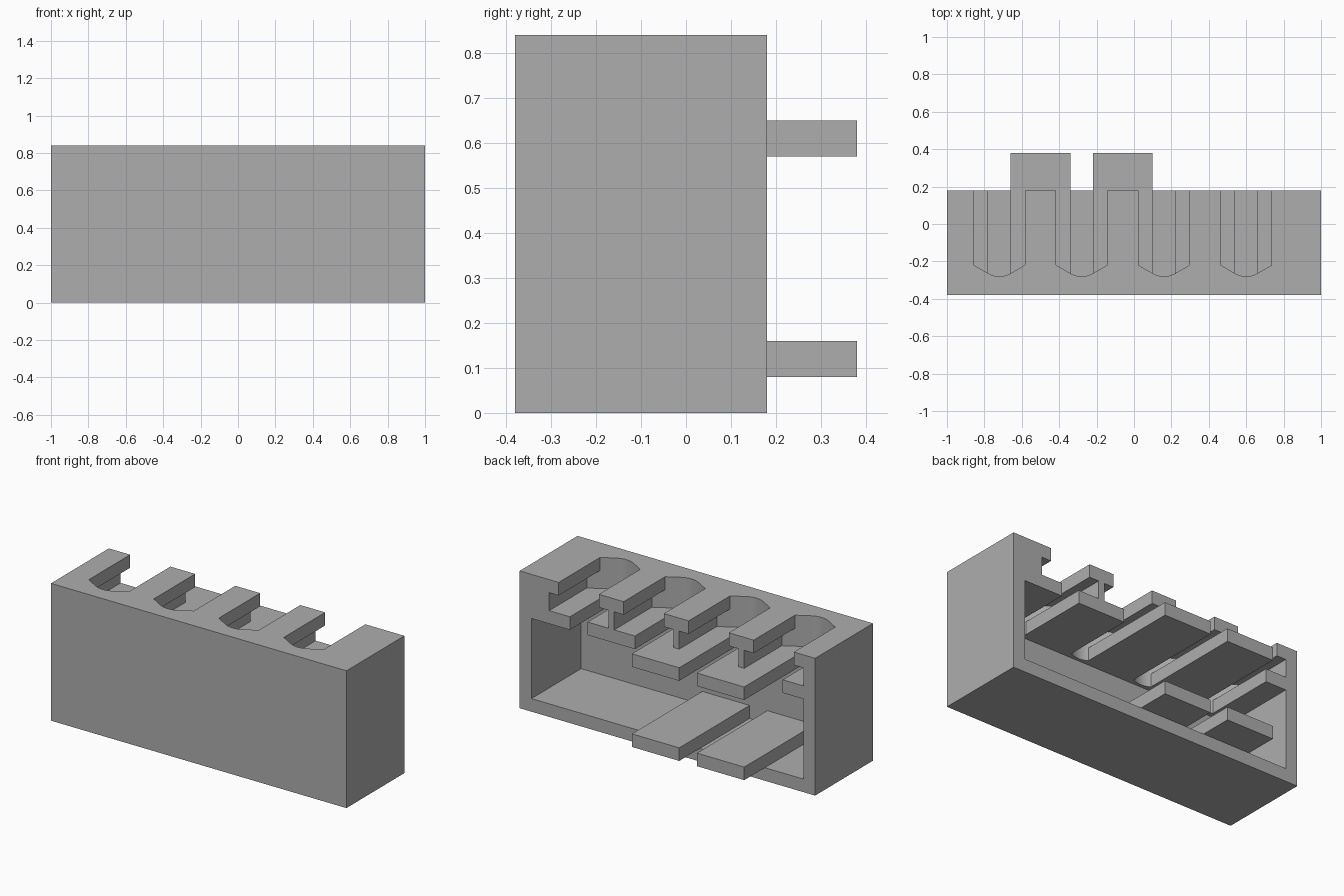
import bpy, bmesh, math

cube = bpy.data.objects.get("Cube")
if cube:
    bpy.data.objects.remove(cube)

grey = bpy.data.materials.new("plain grey")
grey.use_nodes = True
colour = (0.42, 0.42, 0.42, 1)
grey.diffuse_color = colour
grey.node_tree.nodes["Principled BSDF"].inputs["Base Color"].default_value = colour

SLOTS = [-0.72 + 0.44 * i for i in range(4)]
BACK, OPEN = 0.18, 0.6


def prism(name, outline, z0, z1):
    """Solid made by raising a flat outline from z0 to z1."""
    bm = bmesh.new()
    base = bm.faces.new([bm.verts.new((x, y, z0)) for x, y in outline])
    top = bmesh.ops.extrude_face_region(bm, geom=[base])["geom"]
    verts = [v for v in top if isinstance(v, bmesh.types.BMVert)]
    bmesh.ops.translate(bm, verts=verts, vec=(0, 0, z1 - z0))
    bmesh.ops.recalc_face_normals(bm, faces=bm.faces)
    mesh = bpy.data.meshes.new(name)
    bm.to_mesh(mesh)
    bm.free()
    mesh.materials.append(grey)
    obj = bpy.data.objects.new(name, mesh)
    bpy.context.collection.objects.link(obj)
    return obj


def block(name, x0, x1, y0, y1, z0, z1):
    return prism(name, [(x0, y0), (x1, y0), (x1, y1), (x0, y1)], z0, z1)


def slot_outline(cx, half):
    """Slot open at the back, with a tapered, rounded front end."""
    r, cy = 0.12, -0.16
    arc = [(r * math.sin(a), cy - r * math.cos(a))
           for a in (math.radians(-30 + 5 * i) for i in range(13))]
    pts = [(-half, OPEN)]
    shoulder = arc[0][1] + (half - 0.06) * math.tan(math.radians(30))
    if half > 0.061:
        pts.append((-half, shoulder))
    pts += arc
    if half > 0.061:
        pts.append((half, shoulder))
    pts.append((half, OPEN))
    return [(cx + x, y) for x, y in pts]


def combine(target, tool, operation):
    """Apply a boolean and discard the tool."""
    mod = target.modifiers.new("combine", "BOOLEAN")
    mod.operation, mod.solver, mod.object = operation, "EXACT", tool
    tool.hide_render = True
    bpy.context.view_layer.objects.active = target
    bpy.ops.object.modifier_apply(modifier=mod.name)
    bpy.data.objects.remove(tool)


# Housing, hollowed from the back
housing = block("housing", -1, 1, -0.38, BACK, 0, 0.84)
combine(housing, block("hollow", -0.92, 0.92, -0.30, OPEN, 0.08, 0.57), "DIFFERENCE")

# Stepped slots: narrow through the shelf, wide in the channel, medium at the top
for cx in SLOTS:
    for half, z0, z1 in ((0.06, 0.5, 0.9), (0.136, 0.65, 0.9), (0.2, 0.65, 0.76)):
        combine(housing, prism("slot", slot_outline(cx, half), z0, z1), "DIFFERENCE")

# Tongues projecting from the shelf and the floor
for x0 in (-0.66, -0.22):
    x1 = x0 + 0.32
    combine(housing, block("upper_tongue", x0, x1, BACK, 0.38, 0.57, 0.65), "UNION")
    combine(housing, block("lower_tongue", x0, x1, -0.30, 0.38, 0.08, 0.16), "UNION")

# Smooth the rounded slot ends only
bpy.ops.object.select_all(action="DESELECT")
housing.select_set(True)
bpy.context.view_layer.objects.active = housing
bpy.ops.object.shade_smooth_by_angle(angle=math.radians(20))
